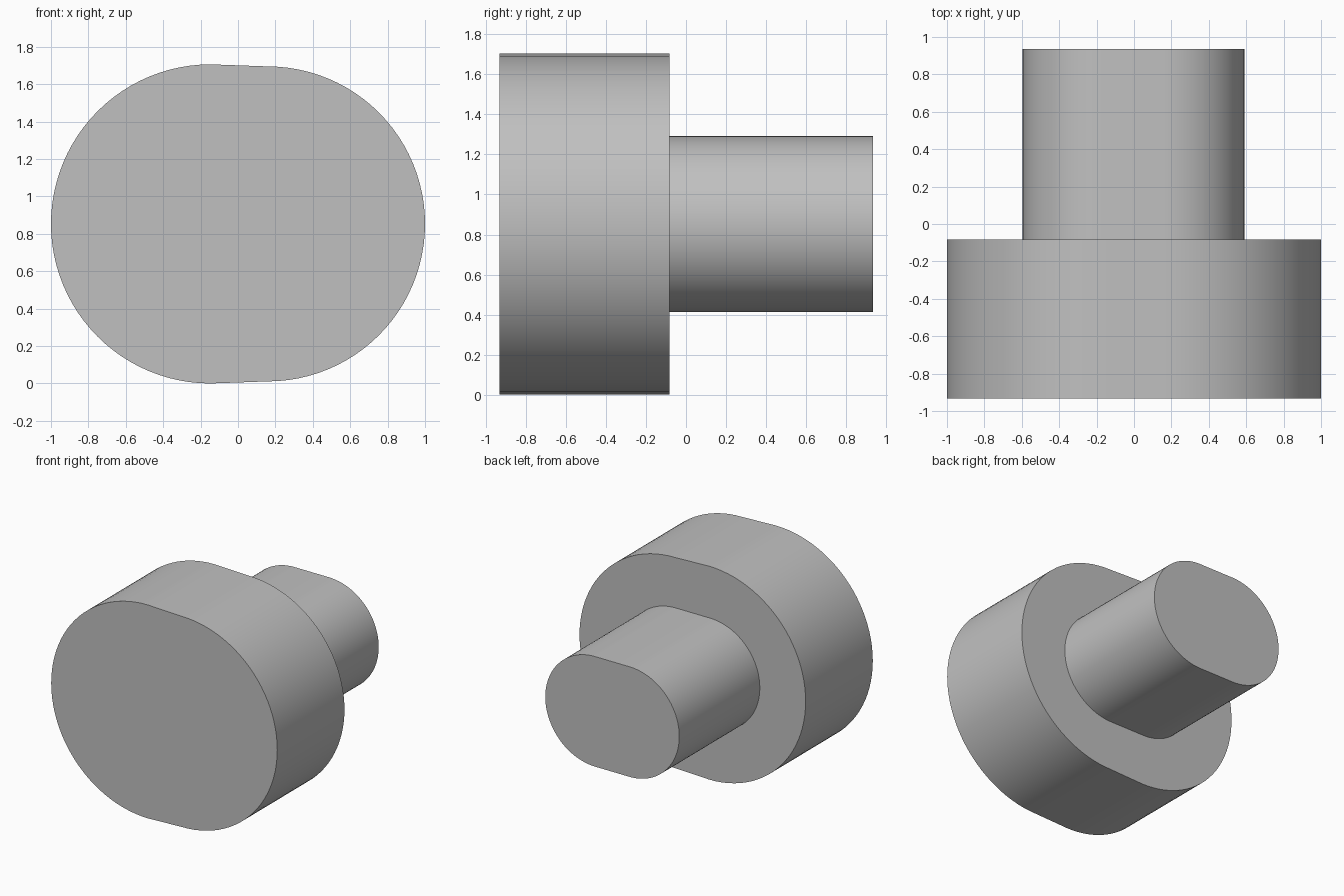
import bpy
import bmesh
from math import cos, sin, pi, radians
from mathutils import Vector

cube = bpy.data.objects.get("Cube")
if cube:
    bpy.data.objects.remove(cube, do_unlink=True)

AXIS_Z = 0.853
SEGMENTS = 48

grey = bpy.data.materials.new("plain grey")
grey.use_nodes = True
grey.diffuse_color = (0.53, 0.53, 0.53, 1)
grey.node_tree.nodes["Principled BSDF"].inputs["Base Color"].default_value = grey.diffuse_color


def half_round(centre_x, radius, start):
    """Half circle in the xz plane, running counter-clockwise from start."""
    angles = [start + pi * i / SEGMENTS for i in range(SEGMENTS + 1)]
    return [(centre_x + radius * cos(a), AXIS_Z + radius * sin(a)) for a in angles]


def rounded_bar(name, left_end, right_end, y_front, y_back):
    """Extrude a profile of two half circles joined by flats along y."""
    profile = half_round(*left_end, -pi / 2) + half_round(*right_end, pi / 2)
    bm = bmesh.new()
    face = bm.faces.new([bm.verts.new((x, y_front, z)) for x, z in profile])
    extruded = bmesh.ops.extrude_face_region(bm, geom=[face], use_keep_orig=True)
    moved = [v for v in extruded["geom"] if isinstance(v, bmesh.types.BMVert)]
    bmesh.ops.translate(bm, verts=moved, vec=Vector((0, y_back - y_front, 0)))
    bmesh.ops.recalc_face_normals(bm, faces=bm.faces)
    mesh = bpy.data.meshes.new(name)
    bm.to_mesh(mesh)
    bm.free()
    mesh.materials.append(grey)
    obj = bpy.data.objects.new(name, mesh)
    bpy.context.collection.objects.link(obj)
    bpy.ops.object.select_all(action="DESELECT")
    obj.select_set(True)
    bpy.context.view_layer.objects.active = obj
    bpy.ops.object.shade_smooth_by_angle(angle=radians(30))
    return obj


# Wide head, its +x end slightly smaller than the other
rounded_bar("head", (0.158, 0.842), (-0.147, 0.853), -0.932, -0.083)

# Narrow shaft, seated a little way into the head
rounded_bar("shaft", (0.15, 0.44), (-0.155, 0.44), -0.1, 0.935)
